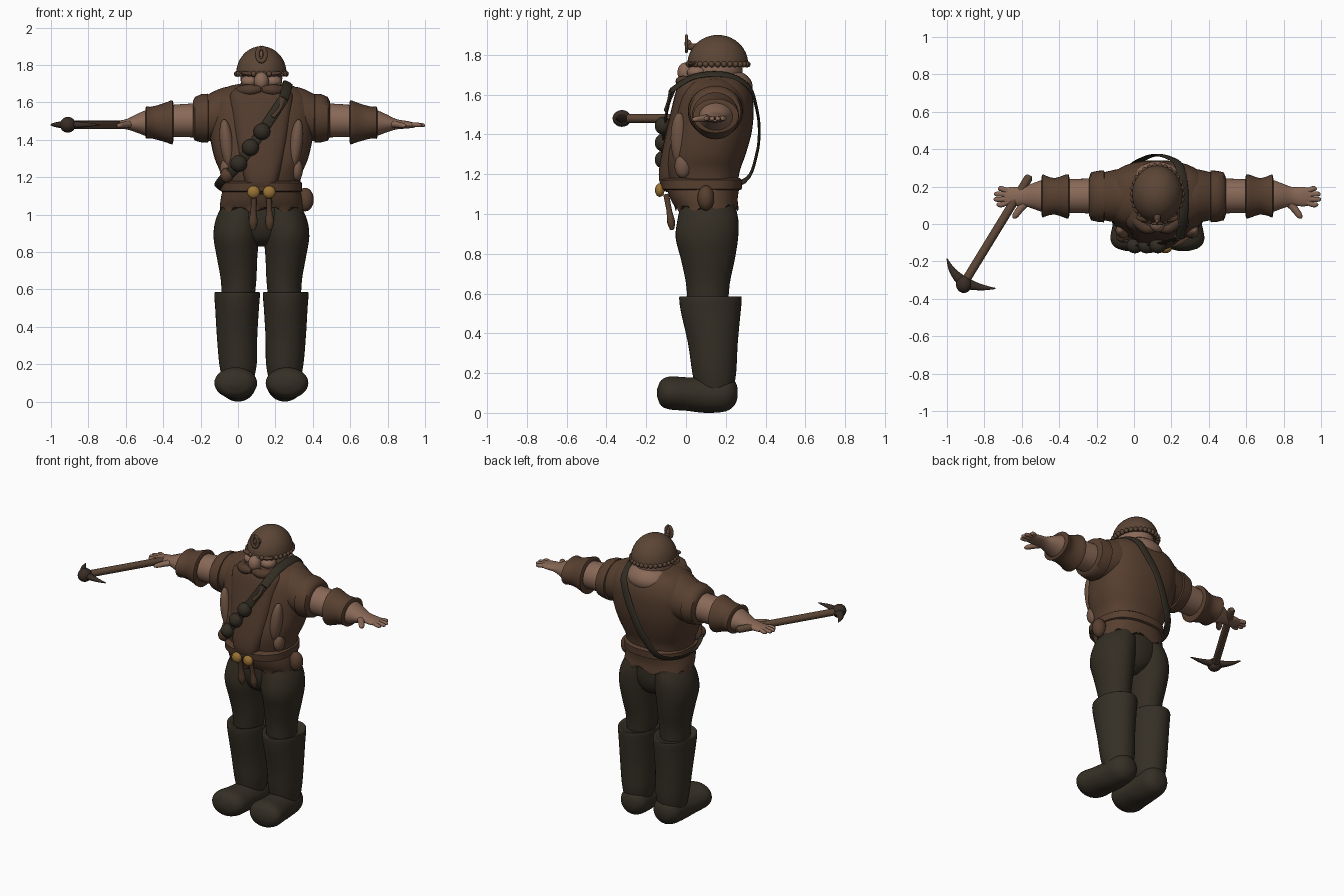
import bpy, bmesh, math
from mathutils import Vector, Matrix

cube = bpy.data.objects.get("Cube")
if cube:
    bpy.data.objects.remove(cube, do_unlink=True)

OFFSET = Vector((.125, 0, 0))          # the body stands beside the centre, balancing the pickaxe
SIDES = (("left", 1), ("right", -1))


def material(name, red, green, blue):
    mat = bpy.data.materials.new(name)
    mat.use_nodes = True
    colour = (red, green, blue, 1)
    mat.diffuse_color = colour
    mat.node_tree.nodes["Principled BSDF"].inputs["Base Color"].default_value = colour
    return mat


LEATHER = material("brown leather", .095, .05, .029)
HELMET = material("helmet brown", .105, .06, .036)
HAIR = material("beard brown", .085, .045, .027)
SKIN = material("skin", .25, .14, .095)
PATCH = material("light lining", .17, .095, .062)
CLOTH = material("dark trousers", .034, .027, .017)
BOOT = material("dark boots", .036, .029, .019)
STRAP = material("strap and flasks", .032, .026, .017)
METAL = material("pick metal", .04, .026, .019)
GOLD = material("brass", .32, .17, .035)


def finish(name, bm, mat, angle=50):
    bmesh.ops.recalc_face_normals(bm, faces=bm.faces)
    bmesh.ops.translate(bm, verts=bm.verts, vec=OFFSET)
    mesh = bpy.data.meshes.new(name)
    bm.to_mesh(mesh)
    bm.free()
    mesh.materials.append(mat)
    for poly in mesh.polygons:
        poly.use_smooth = True
    mesh.set_sharp_from_angle(angle=math.radians(angle))
    obj = bpy.data.objects.new(name, mesh)
    bpy.context.scene.collection.objects.link(obj)
    return obj


def spline(rows, steps):
    """Catmull-Rom interpolation of number rows."""
    if steps == 1:
        return rows
    out = []
    last = len(rows) - 1
    for i in range(last):
        a, b, c, d = rows[max(i - 1, 0)], rows[i], rows[i + 1], rows[min(i + 2, last)]
        for s in range(steps):
            t = s / steps
            out.append([q + t / 2 * (r - p + t * (2*p - 5*q + 4*r - s4 + t * (3*q - p - 3*r + s4)))
                        for p, q, r, s4 in zip(a, b, c, d)])
    return out + [rows[last]]


def skin_rings(bm, rings):
    rings = [[bm.verts.new(p) for p in ring] for ring in rings]
    count = len(rings[0])
    for low, high in zip(rings, rings[1:]):
        for i in range(count):
            j = (i + 1) % count
            bm.faces.new((low[i], low[j], high[j], high[i]))
    bm.faces.new(rings[0])
    bm.faces.new(rings[-1])


def loft(name, mat, rows, axis="z", power=2, side=1, steps=4, count=36, wave=0):
    """Rows hold position along the axis, two centre values and two radii."""
    rings = []
    for k, (pos, u, v, ru, rv) in enumerate(spline(rows, steps)):
        ring = []
        for i in range(count):
            ang = math.tau * i / count
            c, s = math.cos(ang), math.sin(ang)
            a = u + ru * math.copysign(abs(c) ** (2 / power), c)
            b = v + rv * math.copysign(abs(s) ** (2 / power), s)
            shift = pos + (wave * math.cos(9 * ang) if k == 0 else 0)
            x, y, z = {"x": (shift, a, b), "y": (a, shift, b), "z": (a, b, shift)}[axis]
            ring.append((x * side, y, z))
        rings.append(ring)
    bm = bmesh.new()
    skin_rings(bm, rings)
    return finish(name, bm, mat)


def sweep(name, mat, rows, side=1, steps=5, count=12, hub=None):
    """Rows hold a point, half width and half thickness; hub turns the flat side outward."""
    rows = spline(rows, steps)
    points = [Vector(r[:3]) for r in rows]
    rings = []
    for i, (p, row) in enumerate(zip(points, rows)):
        along = (points[min(i + 1, len(points) - 1)] - points[max(i - 1, 0)]).normalized()
        normal = (p - hub) if hub else Vector((0, 0, 1))
        across = along.cross(normal).normalized()
        normal = across.cross(along)
        ring = []
        for k in range(count):
            ang = math.tau * k / count
            q = p + across * row[3] * math.cos(ang) + normal * row[4] * math.sin(ang)
            ring.append((q.x * side, q.y, q.z))
        rings.append(ring)
    bm = bmesh.new()
    skin_rings(bm, rings)
    return finish(name, bm, mat)


def ball(name, mat, place, size, tilt=0):
    bm = bmesh.new()
    move = Matrix.Translation(place) @ Matrix.Rotation(tilt, 4, "Y") @ Matrix.Diagonal((*size, 1))
    bmesh.ops.create_uvsphere(bm, u_segments=24, v_segments=14, radius=1, matrix=move)
    return finish(name, bm, mat)


# Trousers and boots
loft("trouser_seat", CLOTH, [(.83, 0, .11, .06, .05), (.87, 0, .11, .12, .11),
                             (.95, 0, .11, .2, .14), (1.06, 0, .11, .2, .14)])
for label, side in SIDES:
    loft(label + "_trouser_leg", CLOTH, [
        (.52, .125, .11, .085, .10), (.65, .122, .11, .095, .11), (.77, .13, .11, .108, .135),
        (.88, .134, .105, .122, .157), (.97, .125, .11, .12, .153), (1.05, .1, .11, .11, .135)], side=side)
    loft(label + "_boot_shaft", BOOT, [
        (.1, .125, .145, .08, .09), (.2, .125, .142, .1, .11), (.35, .13, .135, .108, .125),
        (.5, .13, .125, .117, .149), (.57, .13, .123, .122, .157), (.585, .13, .123, .116, .15),
        (.57, .13, .123, .09, .11)], side=side)
    loft(label + "_boot_foot", BOOT, [
        (.26, .12, .1, .02, .02), (.245, .12, .1, .06, .06), (.2, .122, .096, .09, .088),
        (.1, .125, .09, .095, .09), (0, .132, .095, .106, .084), (-.08, .138, .1, .113, .083),
        (-.125, .14, .1, .085, .064), (-.145, .14, .1, .025, .02)], axis="y", side=side)

# Tunic, hem and belt
loft("tunic", LEATHER, [
    (1.05, 0, .1, .2, .15), (1.2, 0, .085, .212, .182), (1.3, 0, .1, .25, .2), (1.42, 0, .128, .276, .204),
    (1.55, 0, .145, .285, .195), (1.63, 0, .15, .255, .17), (1.68, 0, .16, .19, .12),
    (1.7, 0, .16, .11, .07)], power=2.4)
loft("tunic_hem", LEATHER, [(1.03, 0, .105, .222, .158), (1.08, 0, .09, .218, .17),
                            (1.14, 0, .085, .205, .185)], power=2.4, wave=.018, count=72)
loft("belt", LEATHER, [(1.12, 0, .08, .205, .19), (1.125, 0, .078, .217, .202), (1.17, 0, .076, .217, .207),
                       (1.18, 0, .08, .2, .19)], power=2.5, steps=1)
ball("side_pouch", LEATHER, (.235, .1, 1.08), (.045, .042, .063))
for label, side in SIDES:
    x = .042 * side
    ball(label + "_buckle", GOLD, (x, -.132, 1.12), (.034, .024, .034))
    sweep(label + "_belt_tassel", LEATHER, [(.04, -.1, 1.1, .015, .015), (.042, -.085, 1.02, .016, .014),
                                           (.044, -.075, .96, .024, .02), (.044, -.07, .92, .012, .01)], side=side)
    ball(label + "_lining", PATCH, (.185 * side, -.035, 1.38), (.036, .042, .13), tilt=.12 * side)
    ball(label + "_hip_lining", PATCH, (.19 * side, -.015, 1.24), (.032, .042, .06))

# Arms, cuffs and hands
for label, side in SIDES:
    loft(label + "_sleeve", LEATHER, [(.1, .15, 1.54, .15, .14), (.2, .15, 1.535, .145, .145),
                                     (.3, .148, 1.515, .125, .12)], axis="x", side=side)
    loft(label + "_sleeve_band", LEATHER, [
        (.28, .148, 1.515, .12, .115), (.286, .148, 1.515, .139, .131), (.32, .148, 1.515, .136, .129),
        (.355, .148, 1.512, .128, .117), (.366, .148, 1.51, .1, .095)], axis="x", side=side, steps=1)
    loft(label + "_arm", SKIN, [
        (.3, .15, 1.505, .095, .092), (.48, .15, 1.5, .09, .086), (.6, .15, 1.49, .088, .073),
        (.66, .15, 1.488, .07, .052), (.72, .148, 1.483, .05, .028), (.78, .146, 1.48, .052, .02),
        (.82, .146, 1.478, .045, .013)], axis="x", side=side)
    loft(label + "_forearm_cuff", LEATHER, [
        (.47, .148, 1.495, .095, .095), (.476, .148, 1.493, .118, .118), (.5, .148, 1.493, .113, .11),
        (.55, .148, 1.492, .097, .094), (.595, .15, 1.492, .108, .084), (.615, .15, 1.492, .115, .087),
        (.62, .15, 1.49, .09, .075)], axis="x", side=side, steps=2)
    for n, reach in enumerate((.86, .875, .873, .853)):
        y = .104 + n * .028
        sweep(f"{label}_finger_{n + 1}", SKIN, [
            (.78, .125 + n * .014, 1.48, .014, .013), (.83, y, 1.48, .014, .012),
            (reach - .01, y, 1.477, .012, .01), (reach, y, 1.476, .004, .004)], side=side)
    sweep(label + "_thumb", SKIN, [(.69, .13, 1.485, .025, .02), (.73, .085, 1.48, .02, .017),
                                  (.76, .045, 1.475, .016, .013), (.772, .032, 1.472, .005, .005)], side=side)

# Head, face and beard
ball("nape", SKIN, (0, .22, 1.64), (.14, .115, .085))
ball("head", SKIN, (0, .155, 1.73), (.112, .13, .12))
ball("nose", SKIN, (0, 0, 1.712), (.04, .043, .05))
loft("beard", HAIR, [
    (1.11, 0, -.06, .05, .04), (1.14, 0, -.06, .075, .065), (1.2, 0, -.055, .095, .082),
    (1.32, 0, -.035, .125, .085), (1.5, 0, .005, .155, .085), (1.62, 0, .035, .17, .085),
    (1.66, 0, .055, .155, .085), (1.69, 0, .07, .115, .08)], power=3)
for label, side in SIDES:
    ball(label + "_cheek", SKIN, (.06 * side, .055, 1.712), (.05, .05, .035))
    ball(label + "_eyebrow", HAIR, (.06 * side, .035, 1.752), (.052, .025, .012), tilt=-.1 * side)
    ball(label + "_eye", STRAP, (.05 * side, .034, 1.737), (.014, .012, .008))
    sweep(label + "_moustache", HAIR, [(.005, -.02, 1.67, .02, .02), (.06, -.02, 1.665, .032, .03),
                                      (.11, .02, 1.66, .03, .028), (.14, .06, 1.64, .008, .008)], side=side)

# Helmet with beaded rim and crest
dome = [math.radians(a) for a in range(0, 90, 8)]
loft("helmet", HELMET, [(1.752 + .148 * math.sin(a), 0, .16, .135 * math.cos(a), .153 * math.cos(a))
                        for a in dome], steps=1)
bm = bmesh.new()
BEADS = 30
for i in range(BEADS):
    ang = math.tau * i / BEADS
    spot = Vector((.132 * math.cos(ang), .16 + .15 * math.sin(ang), 1.752))
    bmesh.ops.create_uvsphere(bm, u_segments=10, v_segments=6, radius=.0155, matrix=Matrix.Translation(spot))
finish("helmet_rim", bm, HELMET)
crest = [math.tau * i / 16 for i in range(17)]
sweep("crest_ring", HELMET, [(.022 * math.sin(a), .002, 1.856 + .036 * math.cos(a), .008, .012) for a in crest],
      steps=1, hub=Vector((0, .003, 1.856)))
ball("crest_stud", PATCH, (0, .01, 1.855), (.01, .018, .022))
ball("crest_mount", HELMET, (0, .035, 1.84), (.018, .04, .018))

# Shoulder strap with round flasks
path = [(.12, -.075, 1.62), (0, -.108, 1.44), (-.12, -.11, 1.27), (-.21, -.03, 1.18), (-.225, .14, 1.14),
        (-.14, .3, 1.17), (-.06, .355, 1.3), (0, .368, 1.42), (.06, .355, 1.53), (.115, .315, 1.64),
        (.14, .2, 1.7), (.14, .04, 1.69), (.12, -.075, 1.62)]
sweep("shoulder_strap", STRAP, [(*p, .027, .007) for p in path], hub=Vector((0, .13, 1.42)))
for n in range(3):
    spot = (.003 - .0615 * n, -.115, 1.444 - .0855 * n)
    ball(f"flask_{n + 1}", STRAP, spot, (.045, .042, .045))
ball("strap_pouch", LEATHER, (-.185, -.065, 1.21), (.035, .035, .04))
sweep("strap_hook", HAIR, [(.11, -.07, 1.62, .022, .016), (.1, -.085, 1.57, .01, .01),
                           (.06, -.1, 1.52, .012, .012)])

# Pickaxe
sweep("pickaxe_handle", HELMET, [(-.682, .26, 1.48, .014, .014), (-.69, .245, 1.48, .023, .022),
                                (-1.03, -.31, 1.48, .023, .022)], steps=1, count=16)
ball("pickaxe_hub", METAL, (-1.035, -.322, 1.48), (.042, .047, .042))
sweep("pickaxe_blade", METAL, [(-1.125, -.185, 1.48, .003, .003), (-1.095, -.25, 1.48, .018, .014),
                              (-1.035, -.31, 1.48, .03, .022), (-.95, -.337, 1.48, .018, .014),
                              (-.865, -.345, 1.48, .003, .003)])
